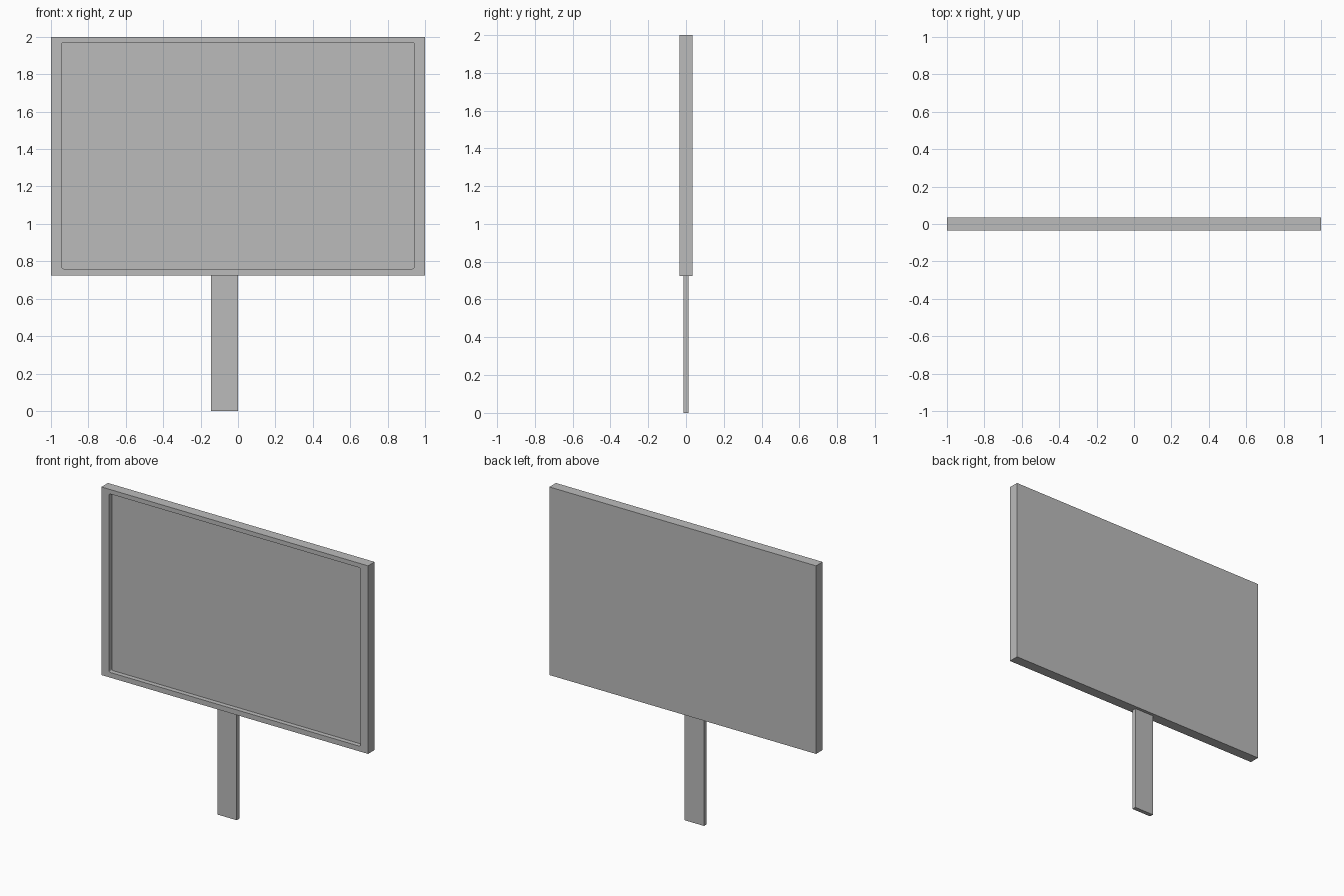
import bpy
import bmesh

if "Cube" in bpy.data.objects:
    bpy.data.objects.remove(bpy.data.objects["Cube"], do_unlink=True)

grey = bpy.data.materials.new("plain_grey")
grey.use_nodes = True
grey.diffuse_color = (0.5, 0.5, 0.5, 1)
grey.node_tree.nodes["Principled BSDF"].inputs["Base Color"].default_value = grey.diffuse_color


def box(name, low, high, corner=0):
    """Box between two corners; corner rounds the edges that run along y."""
    bm = bmesh.new()
    bmesh.ops.create_cube(bm, size=1)
    for v in bm.verts:
        v.co = [a if c < 0 else b for c, a, b in zip(v.co, low, high)]
    if corner:
        edges = [e for e in bm.edges
                 if abs(e.verts[0].co.y - e.verts[1].co.y) > 0.001]
        bmesh.ops.bevel(bm, geom=edges, offset=corner, segments=3,
                        profile=0.5, affect='EDGES')
    mesh = bpy.data.meshes.new(name)
    bm.to_mesh(mesh)
    bm.free()
    mesh.materials.append(grey)
    obj = bpy.data.objects.new(name, mesh)
    bpy.context.collection.objects.link(obj)
    return obj


# Board with a shallow framed recess on the front
board = box("board", (-1, -0.035, 0.725), (1, 0.035, 2))
cutter = box("recess_cutter", (-0.943, -0.1, 0.76), (0.943, -0.003, 1.97), corner=0.01)
cutter.hide_render = True
cutter.hide_viewport = True
cut = board.modifiers.new("recess", 'BOOLEAN')
cut.operation = 'DIFFERENCE'
cut.solver = 'EXACT'
cut.object = cutter

# Flat post, set slightly off centre
box("post", (-0.145, -0.014, 0), (0, 0.014, 0.725))
